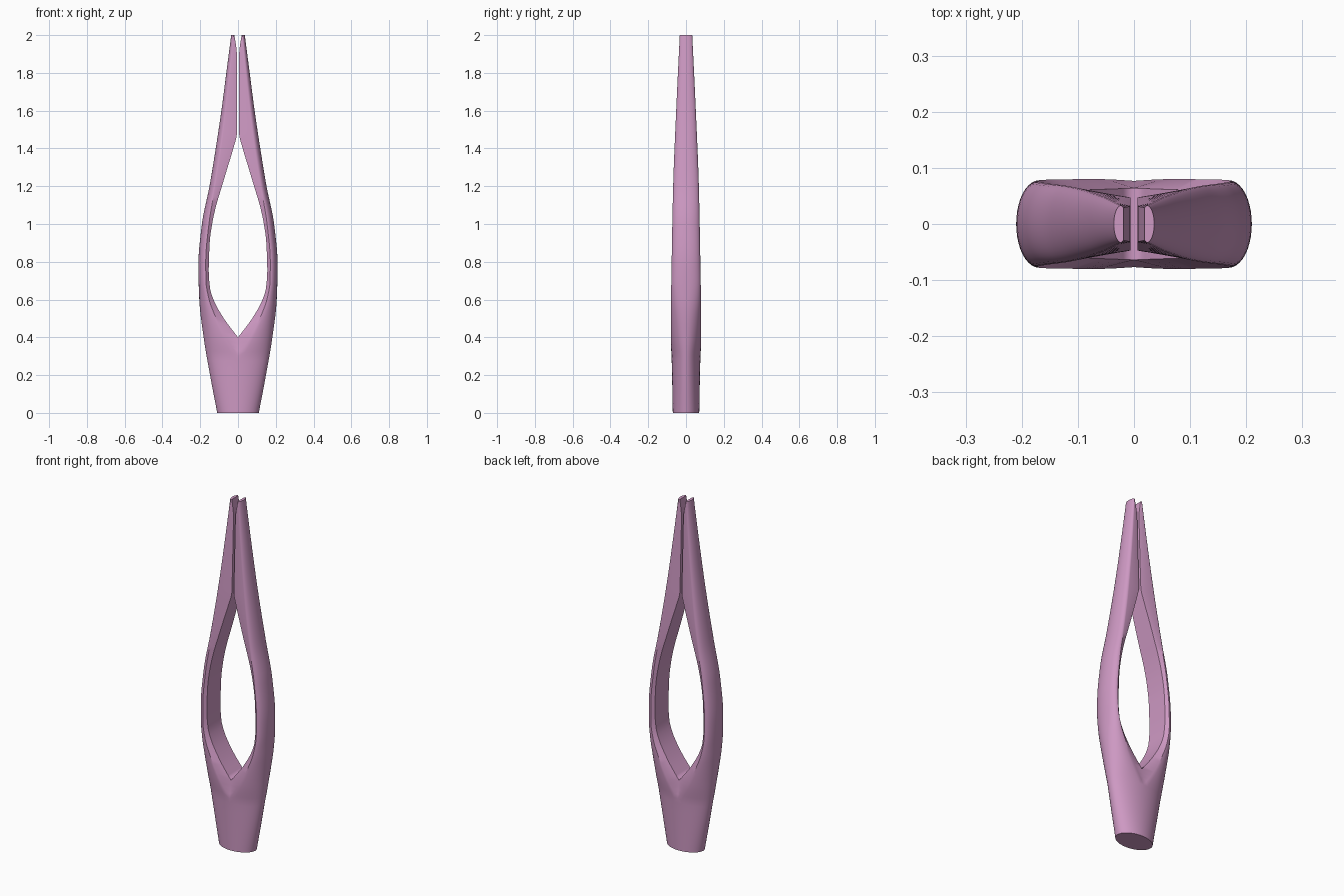
import bpy, bmesh, math

if "Cube" in bpy.data.objects:
    bpy.data.objects.remove(bpy.data.objects["Cube"])

# profiles along height: (z, value)
WIDTH = [(0, .11), (.2, .148), (.4, .182), (.6, .205), (.78, .21), (1, .191),
         (1.2, .151), (1.4, .118), (1.6, .088), (1.8, .062), (2, .036)]
DEPTH = [(0, .07), (.25, .075), (.4, .08), (.6, .079), (.8, .076), (1.2, .068),
         (1.6, .052), (2, .033)]
CREASE = [(.3, 0), (.4, .065), (.5, .115), (.6, .153), (.7, .17), (.8, .171),
          (1, .154), (1.2, .12), (1.4, .088), (1.6, .063), (1.8, .041), (2, .023)]
HOLE = [(.4, 0), (.5, .075), (.6, .13), (.66, .148), (.75, .155), (.9, .15), (1, .137),
        (1.1, .115), (1.2, .085), (1.3, .055), (1.4, .025), (1.48, .006),
        (1.9, .006), (2, .019)]
WALL = [(.3, .0763), (.4, .064), (.6, .06), (.8, .062), (1.2, .058), (1.5, .046), (2, .029)]


def sample(pts, z):
    """Monotone smooth interpolation through the profile points."""
    if z <= pts[0][0]:
        return pts[0][1]
    if z >= pts[-1][0]:
        return pts[-1][1]
    n = len(pts)
    s = [(pts[i + 1][1] - pts[i][1]) / (pts[i + 1][0] - pts[i][0]) for i in range(n - 1)]

    def slope(i):
        if i == 0 or i == n - 1:
            return s[min(i, n - 2)]
        a, b = s[i - 1], s[i]
        return 2 * a * b / (a + b) if a * b > 0 else 0
    i = max(k for k in range(n - 1) if pts[k][0] <= z)
    h = pts[i + 1][0] - pts[i][0]
    t = (z - pts[i][0]) / h
    return (pts[i][1] * (1 + 2 * t) * (1 - t) ** 2 + slope(i) * h * t * (1 - t) ** 2
            + pts[i + 1][1] * t * t * (3 - 2 * t) - slope(i + 1) * h * t * t * (1 - t))


def section(z, n=20):
    """Half section: inner wall edge, crease, rounded outside, crease, wall edge."""
    w, d, c, h = (sample(p, z) for p in (WIDTH, DEPTH, CREASE, HOLE))
    wall = d if z <= .3001 else min(d, sample(WALL, z))
    pts = [(h, -wall)]
    for k in range(n + 1):
        a = -math.pi / 2 + math.pi * k / n
        pts.append((c + (w - c) * math.cos(a), d * math.sin(a)))
    return pts + [(h, wall)]


# right half of the split body
bm = bmesh.new()
levels = [i * .025 for i in range(81)]
rings = [[bm.verts.new((x, y, z)) for x, y in section(z)] for z in levels]
for i, (r0, r1) in enumerate(zip(rings, rings[1:])):
    m = len(r0)
    count = m if levels[i] > .39 else m - 1      # opening wall starts at the notch
    for k in range(count):
        j = (k + 1) % m
        bm.faces.new((r0[k], r0[j], r1[j], r1[k]))
bm.faces.new(rings[0][::-1])
bm.faces.new(rings[-1])
bmesh.ops.remove_doubles(bm, verts=bm.verts, dist=1e-5)
bmesh.ops.recalc_face_normals(bm, faces=bm.faces)
mesh = bpy.data.meshes.new("split_body")
bm.to_mesh(mesh)
bm.free()
body = bpy.data.objects.new("split_body", mesh)
bpy.context.collection.objects.link(body)

# pink finish
mat = bpy.data.materials.new("pink")
mat.diffuse_color = (.62, .32, .55, 1)
mat.use_nodes = True
mat.node_tree.nodes["Principled BSDF"].inputs["Base Color"].default_value = mat.diffuse_color
mesh.materials.append(mat)

# smooth shading with crisp creases, mirrored to the left half
bpy.context.view_layer.objects.active = body
body.select_set(True)
bpy.ops.object.shade_smooth_by_angle(angle=math.radians(30))
mirror = body.modifiers.new("mirror", 'MIRROR')
mirror.use_clip = True
mirror.merge_threshold = .0005
